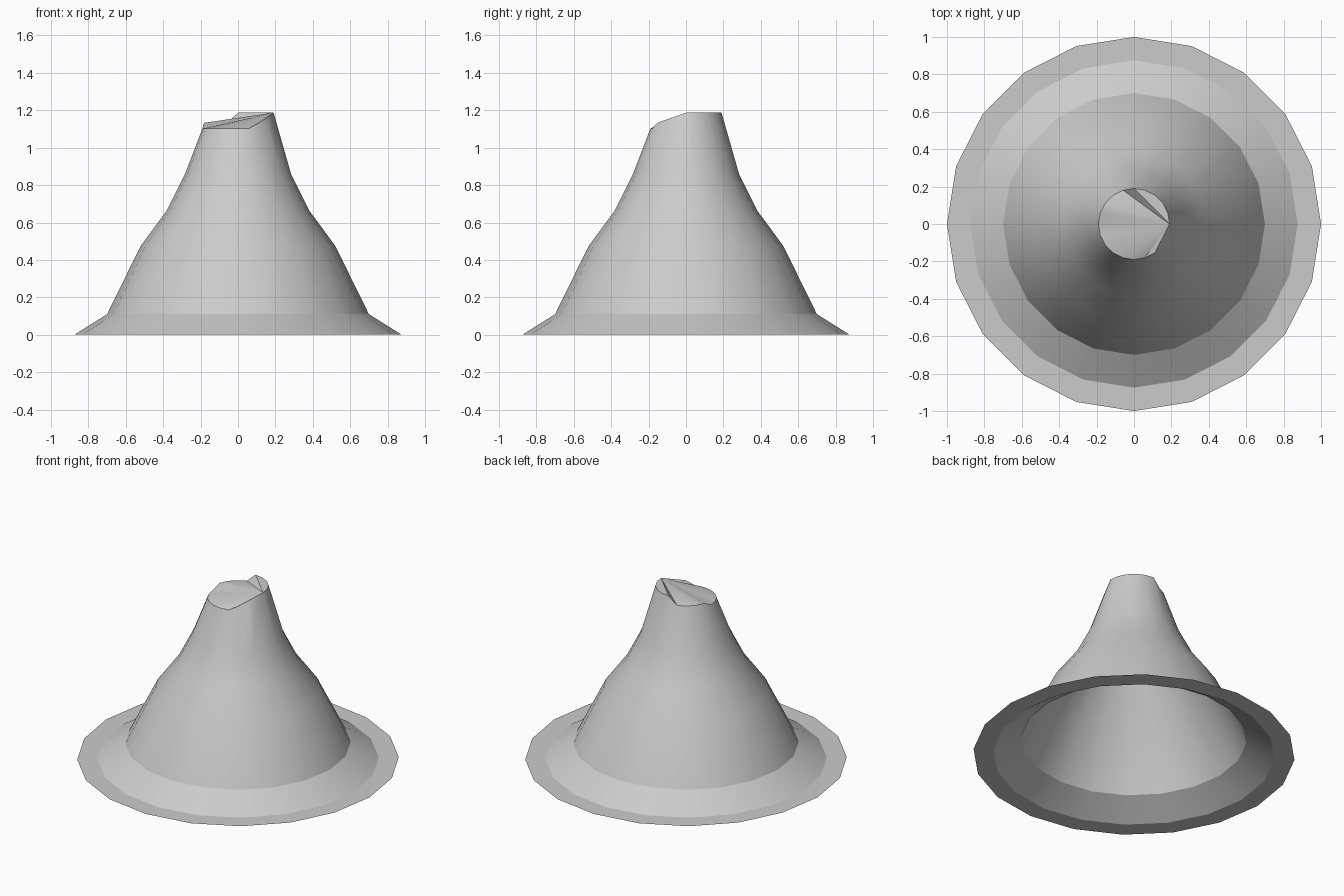
import bpy, bmesh, math

if "Cube" in bpy.data.objects:
    bpy.data.objects.remove(bpy.data.objects["Cube"])

SIDES = 20
# Outer brim to shoulder profile: (radius, height)
PROFILE = [(1.0, 0.0), (0.875, 0.0), (0.70, 0.11), (0.52, 0.475),
           (0.38, 0.665), (0.285, 0.855)]
TOP_RADIUS = 0.19


def top_height(k):
    # Stepped, broken summit
    if k <= 5:
        return 1.187
    if 10 <= k <= 16:
        return 1.103
    return 1.133


def point(r, z, k):
    a = 2 * math.pi * k / SIDES
    return (r * math.cos(a), r * math.sin(a), z)


bm = bmesh.new()

# Rings of the slope, open underneath
rings = [[bm.verts.new(point(r, z, k)) for k in range(SIDES)] for r, z in PROFILE]
rings.append([bm.verts.new(point(TOP_RADIUS, top_height(k), k)) for k in range(SIDES)])
for low, high in zip(rings, rings[1:]):
    for k in range(SIDES):
        n = (k + 1) % SIDES
        bm.faces.new((low[k], low[n], high[n], high[k]))

# Uneven cap, fanned from the high corner on the right
top = rings[-1]
cap = [bm.faces.new((top[0], top[k], top[k + 1])) for k in range(1, SIDES - 1)]

mesh = bpy.data.meshes.new("mountain_cone")
bm.to_mesh(mesh)
bm.free()
cone = bpy.data.objects.new("mountain_cone", mesh)
bpy.context.collection.objects.link(cone)

# Smooth slopes with sharp brim and summit edges
bpy.context.view_layer.objects.active = cone
cone.select_set(True)
bpy.ops.object.shade_smooth_by_angle(angle=math.radians(30))
